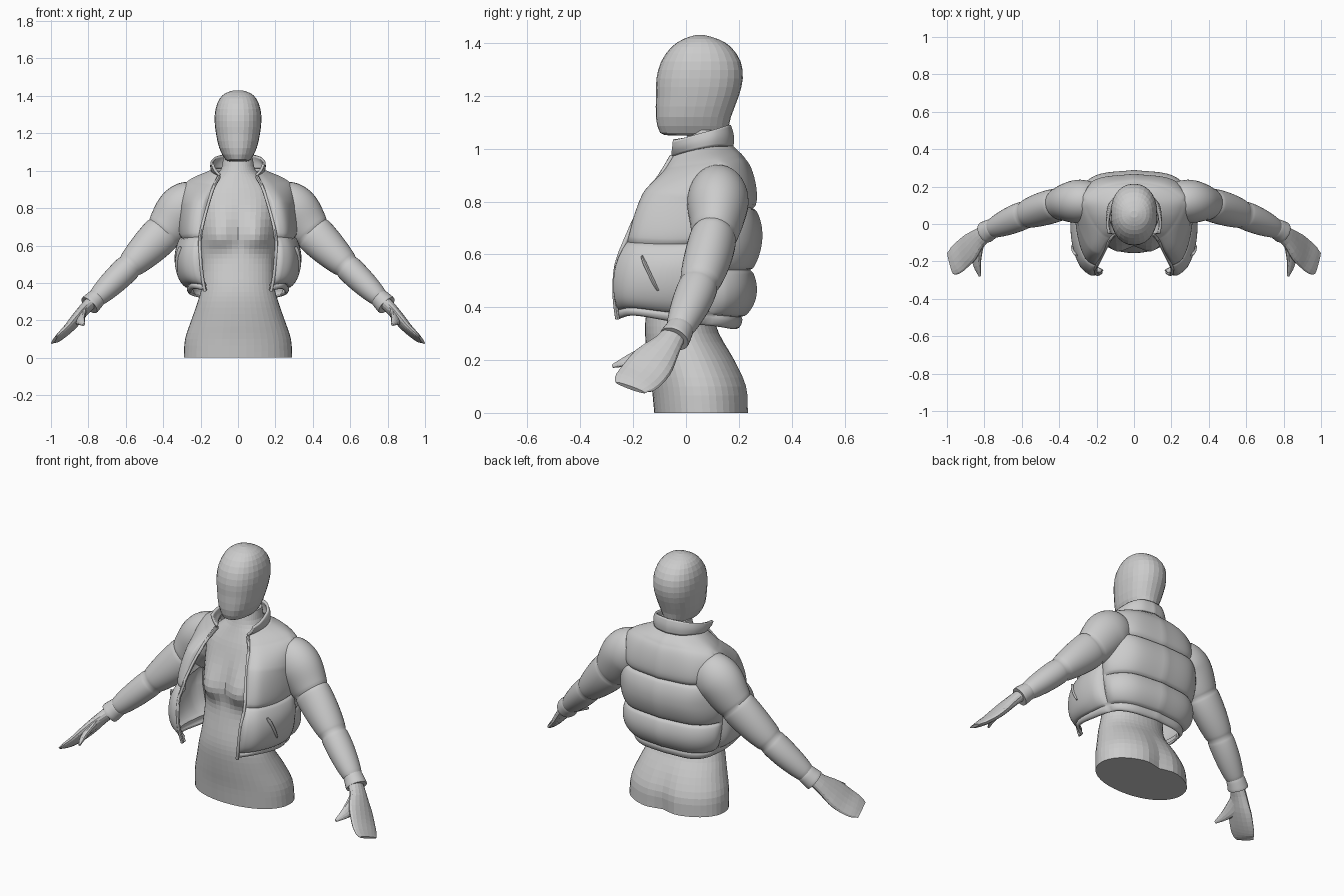
import bpy, bmesh, math
from mathutils import Vector

if "Cube" in bpy.data.objects:
    bpy.data.objects.remove(bpy.data.objects["Cube"])


def cr(pts, t):
    """Catmull-Rom interpolation through a list of vectors; t counts points."""
    n = len(pts) - 1
    i = max(0, min(int(t), n - 1))
    f = t - i
    b, c = pts[i], pts[i + 1]
    a = pts[i - 1] if i > 0 else b * 2 - c
    d = pts[i + 2] if i + 2 <= n else c * 2 - b
    return (b * 2 + (c - a) * f + (a * 2 - b * 5 + c * 4 - d) * f ** 2
            + (b * 3 - a - c * 3 + d) * f ** 3) * 0.5


def vecs(rows):
    return [Vector(r) for r in rows]


def grid(name, rows, closed=False, smooth=True, mirror=False, thick=0, puff=None):
    """Skin rows of points; closed rows become capped tubes."""
    bm = bmesh.new()
    vs = [[bm.verts.new(p) for p in r] for r in rows]
    n = len(rows[0])
    for i in range(len(rows) - 1):
        for j in range(n if closed else n - 1):
            k = (j + 1) % n
            bm.faces.new((vs[i][j], vs[i + 1][j], vs[i + 1][k], vs[i][k]))
    if closed:
        bm.faces.new(vs[0])
        bm.faces.new(vs[-1])
        bmesh.ops.recalc_face_normals(bm, faces=bm.faces)
    bm.normal_update()
    if puff:
        moves = [(vs[i][j], vs[i][j].normal * puff(i, j))
                 for i in range(len(rows)) for j in range(n)]
        for v, m in moves:
            on_axis = abs(v.co.x) < 1e-5
            v.co += m
            if on_axis:
                v.co.x = 0
        bm.normal_update()
    for f in bm.faces:
        f.smooth = smooth
    me = bpy.data.meshes.new(name)
    bm.to_mesh(me)
    bm.free()
    if smooth:
        me.set_sharp_from_angle(angle=math.radians(45))
    ob = bpy.data.objects.new(name, me)
    bpy.context.collection.objects.link(ob)
    if mirror:
        m = ob.modifiers.new("Mirror", 'MIRROR')
        m.merge_threshold = 0.0005
    if thick:
        s = ob.modifiers.new("Solidify", 'SOLIDIFY')
        s.thickness, s.offset = thick, -1
    return ob


def bulge(v, seams):
    """Quilted profile: zero at the seams, one between them."""
    for a, b in zip(seams, seams[1:]):
        if a < v < b:
            return math.sin(math.pi * (v - a) / (b - a)) ** 0.5 * min(1, (b - a) / 1.3)
    return 0


# Mannequin: rings of (height, half width, front y, back y)
def body_loft(name, rings, seg, sub, power, shape=None):
    rings, rows = vecs(rings), []
    for i in range((len(rings) - 1) * sub + 1):
        z, rx, yf, yb = cr(rings, i / sub)
        row = []
        for j in range(seg):
            a = 2 * math.pi * j / seg
            c, s = math.cos(a), math.sin(a)
            x = rx * math.copysign(abs(c) ** (2 / power), c)
            y = (yf + yb) / 2 + (yb - yf) / 2 * math.copysign(abs(s) ** (2 / power), s)
            row.append(Vector((x, y + (shape(x, s, z) if shape else 0), z)))
        rows.append(row)
    return grid(name, rows, closed=True, smooth=False)


def torso_shape(x, s, z):
    if s < 0:   # bust
        dz = (z - 0.65) / (0.075 if z < 0.65 else 0.12)
        return -0.05 * math.exp(-((abs(x) - 0.1) / 0.075) ** 2 - dz * dz) * min(1, -1.5 * s)
    return -0.03 * math.exp(-(x / 0.06) ** 2) * max(0, 1 - z / 0.28)   # seat cleft


body_loft("mannequin_torso", [
    (0, .29, -.12, .245), (.1, .283, -.13, .237), (.2, .25, -.145, .19),
    (.3, .215, -.155, .125), (.38, .195, -.15, .11), (.5, .192, -.125, .13),
    (.58, .2, -.11, .15), (.66, .21, -.11, .17), (.78, .22, -.09, .19),
    (.88, .215, -.06, .195), (.95, .155, -.03, .185), (1.0, .095, -.01, .17),
    (1.07, .078, .01, .16)], 44, 3, 2.1, torso_shape)
body_loft("mannequin_head", [
    (1.05, .045, -.06, .145), (1.06, .068, -.098, .157), (1.12, .1, -.114, .17),
    (1.2, .118, -.113, .2), (1.265, .125, -.112, .215), (1.33, .12, -.094, .207),
    (1.385, .098, -.055, .17), (1.415, .066, -.01, .122), (1.43, .02, .035, .07)],
    28, 2, 2.2)

# Jacket shell: right half, columns run front edge -> side -> back centre
SHELL = [vecs(r) for r in (
    [(.10, -.055, .97), (.13, -.01, .985), (.145, .05, 1.0), (.13, .11, 1.01), (.08, .16, 1.01), (0, .18, 1.01)],
    [(.13, -.09, .91), (.19, -.055, .915), (.265, .06, .925), (.27, .14, .935), (.16, .21, .945), (0, .235, .94)],
    [(.165, -.16, .80), (.23, -.13, .80), (.28, 0, .79), (.285, .14, .79), (.2, .235, .78), (0, .262, .775)],
    [(.20, -.23, .65), (.265, -.18, .645), (.305, -.04, .64), (.3, .12, .65), (.2, .235, .66), (0, .265, .66)],
    [(.20, -.265, .55), (.275, -.2, .54), (.315, -.05, .54), (.295, .12, .54), (.2, .22, .54), (0, .25, .54)],
    [(.19, -.27, .44), (.265, -.21, .44), (.3, -.05, .43), (.28, .12, .43), (.19, .21, .43), (0, .24, .43)],
    [(.175, -.26, .355), (.24, -.195, .365), (.26, -.04, .34), (.24, .11, .325), (.16, .18, .315), (0, .2, .315)])]


def shell(u, v):
    return cr([cr(r, u) for r in SHELL], v)


SUB_U, SUB_V = 10, 15


def shell_puff(i, j):
    u, v = j / SUB_U, i / SUB_V
    seams = [0, 3, 5.6, 6] if u < 2.8 else [0, 2, 4, 5.6, 6]
    edge = min(1, abs(u - 2.8) * 3, u * 3 + .1) ** 0.5
    upper = max(0, min(1, (v - .8) / 1.0))      # keep the shoulders flat
    return (0.032 * bulge(v, seams) * edge - 0.008) * upper


grid("jacket_body", [[shell(j / SUB_U, i / SUB_V) for j in range(5 * SUB_U + 1)]
                     for i in range(6 * SUB_V + 1)], mirror=True, thick=0.014, puff=shell_puff)

# Stand-up collar, open at the front
rim = vecs([(.142, -.05, 1.03), (.148, 0, 1.043), (.138, .06, 1.06),
            (.118, .115, 1.075), (.07, .155, 1.088), (0, .17, 1.09)])
grid("collar", [[cr(rim, j / 8).lerp(cr(SHELL[0], j / 8), i / 8) for j in range(41)]
                for i in range(9)], mirror=True, thick=0.014,
     puff=lambda i, j: 0.006 * math.sin(math.pi * i / 8))


# Tube along a path: points with two radii, mirrored to both sides
def limb(name, path, radii, sub, seg, across=(0, 1, 0), seams=None, amp=0):
    path, radii, rows = vecs(path), vecs(radii), []
    n = (len(path) - 1) * sub
    for i in range(n + 1):
        t = i / sub
        p, r = cr(path, t), cr(radii, t)
        tan = (cr(path, min(t + .05, len(path) - 1)) - cr(path, max(t - .05, 0))).normalized()
        b = Vector(across)
        b = (b - tan * b.dot(tan)).normalized()
        nrm = tan.cross(b)
        k = amp * bulge(t, seams) if seams else 0
        rows.append([p + nrm * (r.x + k) * math.cos(a) + b * (r.y + k) * math.sin(a)
                     for a in (2 * math.pi * j / seg for j in range(seg))])
    return grid(name, rows, closed=True, mirror=True, smooth=bool(seams))


# Sleeves with three quilted segments, then cuffs
limb("sleeve", [(.215, .12, .835), (.30, .12, .79), (.40, .105, .67), (.58, .05, .49),
                (.76, -.025, .315)],
     [(.105, .09), (.117, .1), (.1, .083), (.068, .07), (.045, .047)], 18, 32,
     seams=[-.4, 2, 3, 4], amp=0.016)
limb("cuff", [(.75, -.02, .325), (.775, -.033, .3), (.795, -.045, .28)],
     [(.048, .05), (.05, .052), (.055, .058)], 4, 28, seams=[0, 2], amp=0.004)

# Hands: flattened palm, grouped fingers and a separate thumb
limb("hand", [(.76, -.03, .32), (.82, -.07, .26), (.87, -.12, .2), (.915, -.16, .15),
              (.955, -.195, .115), (.983, -.21, .095)],
     [(.036, .042), (.032, .055), (.03, .082), (.024, .086), (.018, .08), (.008, .062)],
     3, 16, across=(0, -1, .15))
limb("thumb", [(.83, -.08, .24), (.843, -.15, .217), (.84, -.22, .197), (.824, -.278, .177)],
     [(.022, .055), (.02, .045), (.015, .026), (.006, .008)], 3, 12, across=(.5, -.37, -.75))

# Trim: zip edge along each opening and slanted pocket welts
limb("zip_edge", [shell(0.02, v / 2) for v in range(13)], [(.009, .009)] * 13, 3, 8,
     seams=[0, 12])
limb("pocket_welt", [shell(1.3 + .09 * k, 3.45 + .25 * k) + Vector((.019, -.012, 0))
                     for k in range(6)],
     [(.009, .004)] + [(.013, .007)] * 4 + [(.009, .004)], 3, 10, seams=[0, 5])
